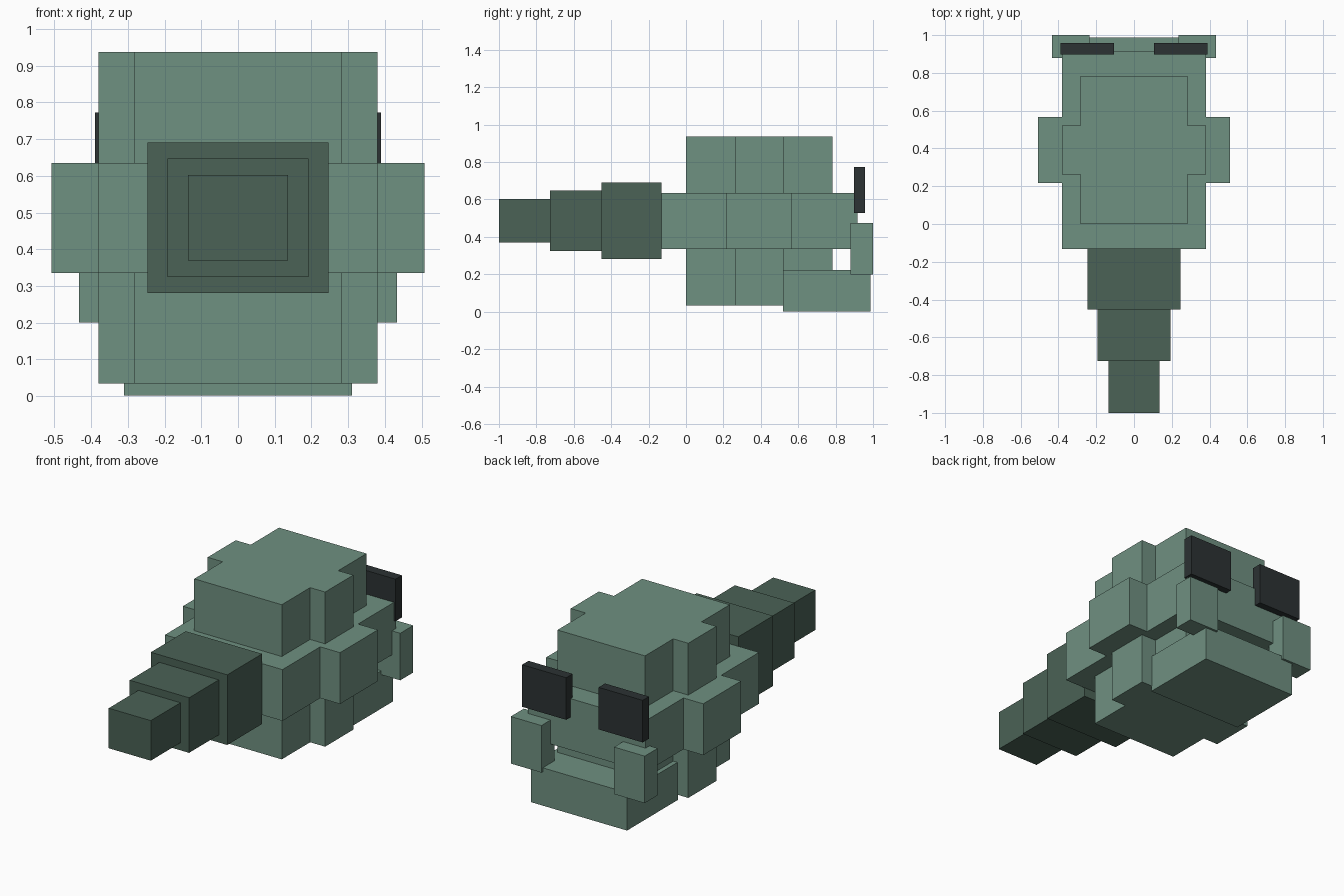
import bpy

if "Cube" in bpy.data.objects:
    bpy.data.objects.remove(bpy.data.objects["Cube"])


def material(name, rgb):
    m = bpy.data.materials.new(name)
    m.diffuse_color = (*rgb, 1)
    m.use_nodes = True
    m.node_tree.nodes["Principled BSDF"].inputs["Base Color"].default_value = m.diffuse_color
    return m


GREEN = material("sage green", (0.159, 0.281, 0.219))
DARK = material("dark green", (0.069, 0.122, 0.092))
BLACK = material("charcoal", (0.025, 0.032, 0.033))


def prism(name, outline, z0, z1, mat):
    """Extrude a counter-clockwise xy outline between two heights."""
    n = len(outline)
    verts = [(x, y, z) for z in (z0, z1) for x, y in outline]
    faces = [tuple(reversed(range(n))), tuple(range(n, 2 * n))]
    faces += [(i, (i + 1) % n, (i + 1) % n + n, i + n) for i in range(n)]
    mesh = bpy.data.meshes.new(name)
    mesh.from_pydata(verts, [], faces)
    mesh.materials.append(mat)
    obj = bpy.data.objects.new(name, mesh)
    bpy.context.collection.objects.link(obj)
    return obj


def box(name, x, y, z, mat):
    outline = [(x[0], y[0]), (x[1], y[0]), (x[1], y[1]), (x[0], y[1])]
    return prism(name, outline, z[0], z[1], mat)


def cross(name, w, y, wing_w, wing_y, z, mat):
    """Symmetric block with a wider wing on each side."""
    right = [(w, y[0]), (w, wing_y[0]), (wing_w, wing_y[0]),
             (wing_w, wing_y[1]), (w, wing_y[1]), (w, y[1])]
    left = [(-px, py) for px, py in reversed(right)]
    return prism(name, right + left, z[0], z[1], mat)


# Stacked body layers
cross("belly", 0.283, (0, 0.783), 0.38, (0.262, 0.522), (0.034, 0.335), GREEN)
cross("torso", 0.38, (-0.132, 0.916), 0.508, (0.217, 0.566), (0.335, 0.635), GREEN)
cross("back_hump", 0.283, (0, 0.783), 0.38, (0.262, 0.522), (0.635, 0.938), GREEN)

# Lower jaw
box("jaw", (-0.31, 0.31), (0.518, 0.987), (0.002, 0.223), GREEN)

# Stepped tapering tail
tail = [(0.247, -0.452, -0.130, 0.205), (0.192, -0.726, -0.452, 0.161),
        (0.136, -1.0, -0.726, 0.117)]
for i, (w, y0, y1, h) in enumerate(tail):
    box(f"tail_segment_{i + 1}", (-w, w), (y0, y1), (0.486 - h, 0.486 + h), DARK)

# Mandibles and eye plates on both sides
for side, s in (("left", -1), ("right", 1)):
    box(f"mandible_{side}", sorted((s * 0.235, s * 0.433)), (0.88, 1.0), (0.2, 0.475), GREEN)
    box(f"eye_{side}", sorted((s * 0.105, s * 0.39)), (0.898, 0.957), (0.527, 0.773), BLACK)
